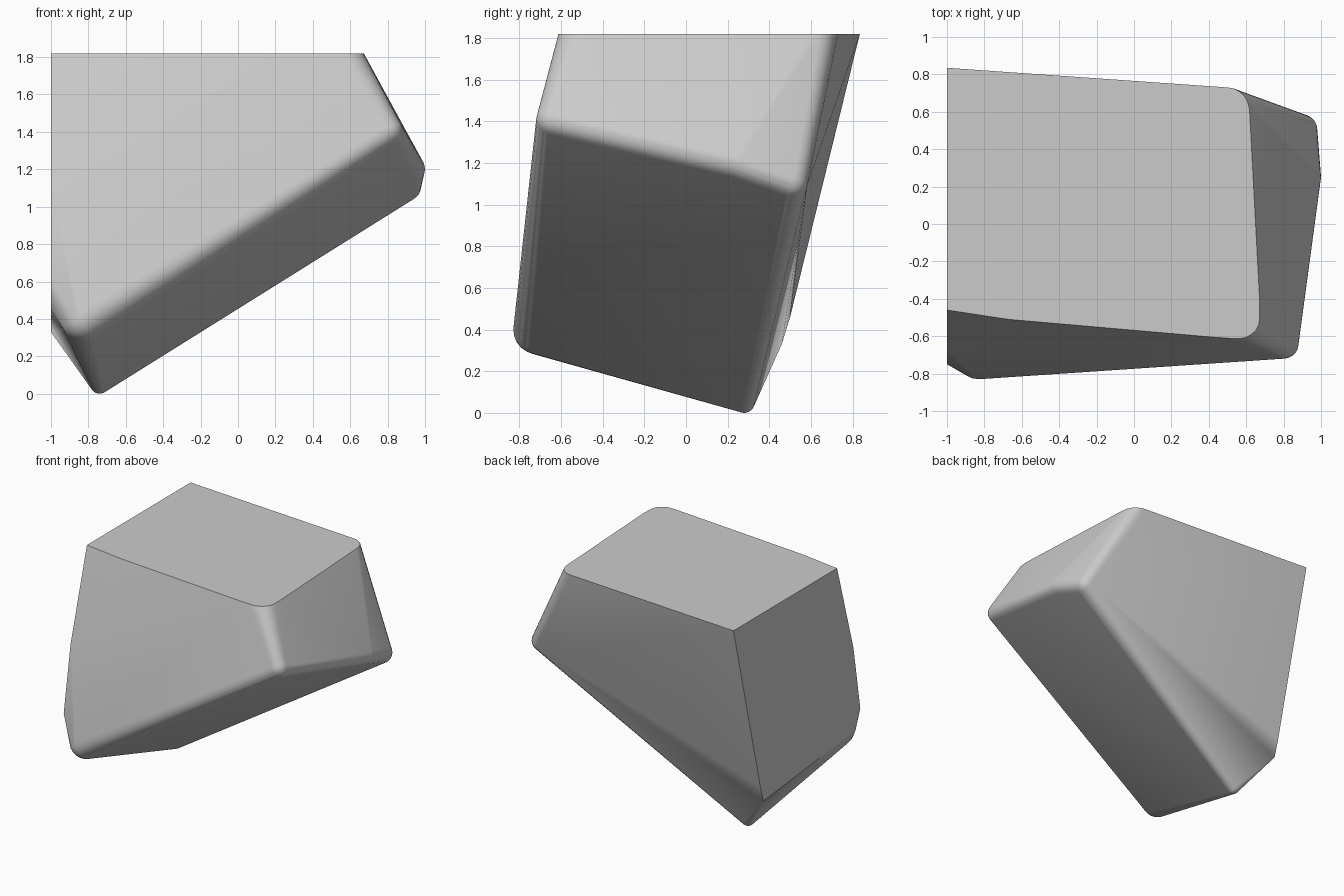
import bpy, bmesh, math
from mathutils import Vector

if "Cube" in bpy.data.objects:
    bpy.data.objects.remove(bpy.data.objects["Cube"])

TOP = 1.82

# Rounded corners of the tilted block: (centre, radius)
ROUND = [
    ((-0.83, -0.71, 0.40), 0.12),   # lower front corner
    ((-0.74, 0.28, 0.05), 0.05),    # lowest corner
    ((0.90, 0.505, 1.11), 0.08),    # right back corner
    ((0.92, 0.25, 1.20), 0.08),     # bulge of the right edge
    ((0.80, -0.64, 1.407), 0.08),   # right front corner
    ((0.53, -0.485, TOP), 0.125),   # top right front
    ((0.50, 0.63, TOP), 0.10),      # top right back
]
# Sharp corners along the left cut and the top front edge
SHARP = [
    (-1, 0.835, TOP), (-1, 0.50, 0.46), (-1, 0.46, 0.33),
    (-1, -0.46, TOP), (-0.67, -0.51, TOP), (-1, -0.665, 1.11),
    (-1, -0.75, 0.60), (-1, -0.69, 0.45),
]


def hull(points):
    bm = bmesh.new()
    for p in points:
        bm.verts.new(p)
    res = bmesh.ops.convex_hull(bm, input=bm.verts[:])
    loose = [v for v in bm.verts if not v.link_faces]
    bmesh.ops.delete(bm, geom=loose, context='VERTS')
    return bm


# Sphere sample directions for the rounded corners
ball = bmesh.new()
bmesh.ops.create_icosphere(ball, subdivisions=3, radius=1)
dirs = [v.co.copy() for v in ball.verts]
ball.free()

points = [Vector(p) for p in SHARP]
for c, r in ROUND:
    points += [Vector(c) + d.normalized() * r for d in dirs]

# Wrap the corners, slice the top flat, then close the slice
body = hull(points)
bmesh.ops.bisect_plane(body, geom=body.verts[:] + body.edges[:] + body.faces[:],
                       plane_co=(0, 0, TOP), plane_no=(0, 0, 1), clear_outer=True)
coords = [v.co.copy() for v in body.verts]
body.free()
bm = hull(coords)
bmesh.ops.dissolve_limit(bm, angle_limit=math.radians(0.5),
                         verts=bm.verts[:], edges=bm.edges[:])
bmesh.ops.recalc_face_normals(bm, faces=bm.faces[:])

mesh = bpy.data.meshes.new("cut_block")
bm.to_mesh(mesh)
bm.free()
block = bpy.data.objects.new("cut_block", mesh)
bpy.context.collection.objects.link(block)

# Smooth shading with crisp cut edges
bpy.context.view_layer.objects.active = block
block.select_set(True)
bpy.ops.object.shade_smooth_by_angle(angle=math.radians(30))
